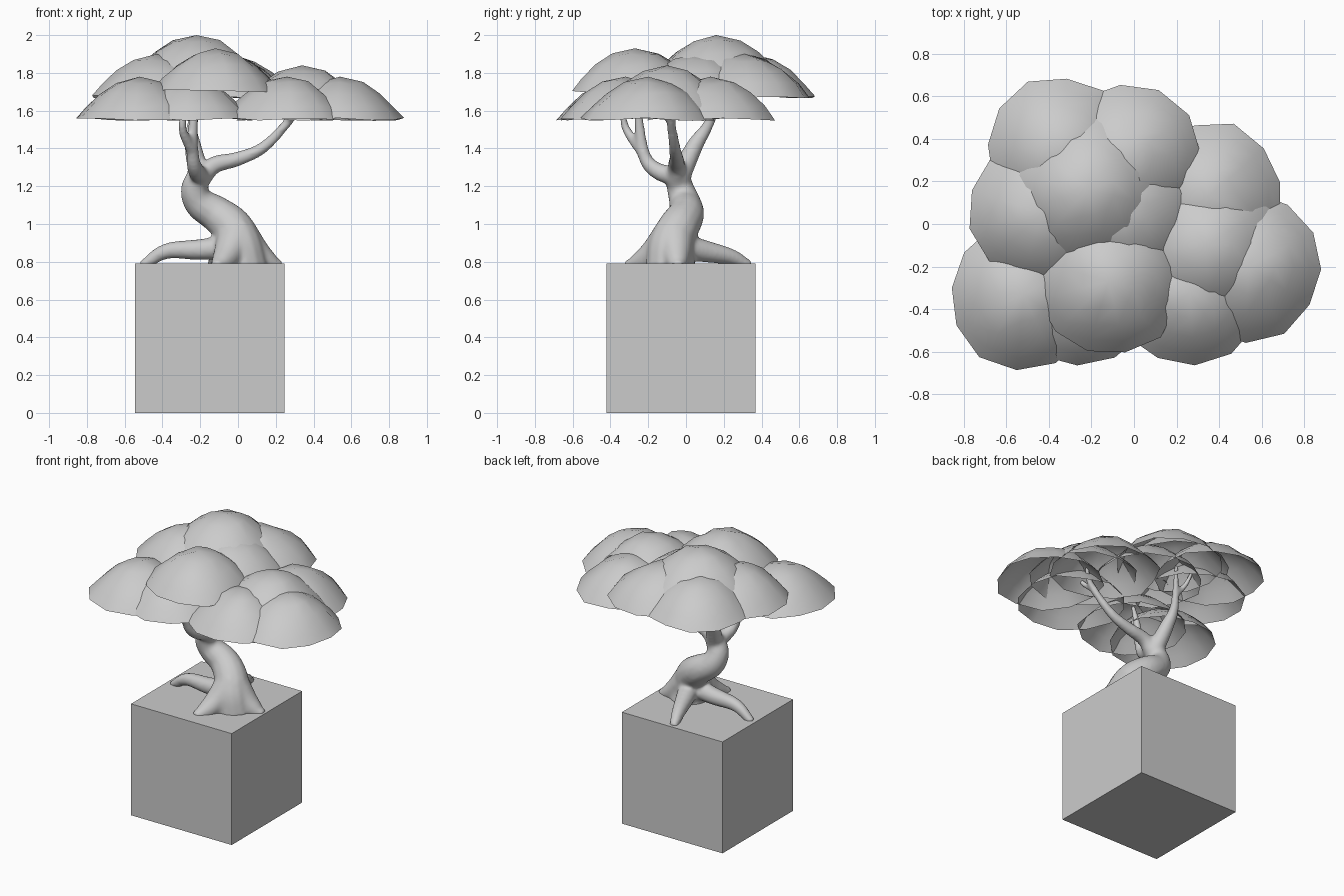
import bpy, bmesh, math, random
from mathutils import Vector

if "Cube" in bpy.data.objects:
    bpy.data.objects.remove(bpy.data.objects["Cube"])

random.seed(4)


def finish(bm, name, smooth=True):
    bmesh.ops.recalc_face_normals(bm, faces=bm.faces[:])
    me = bpy.data.meshes.new(name)
    bm.to_mesh(me)
    bm.free()
    for p in me.polygons:
        p.use_smooth = smooth
    ob = bpy.data.objects.new(name, me)
    bpy.context.collection.objects.link(ob)
    return ob


def spline(p, steps=6):
    # Catmull-Rom through the points
    p = [2 * p[0] - p[1]] + p + [2 * p[-1] - p[-2]]
    out = []
    for a, b, c, d in zip(p, p[1:], p[2:], p[3:]):
        for s in range(steps):
            t = s / steps
            out.append(0.5 * (2 * b + (c - a) * t + (2 * a - 5 * b + 4 * c - d) * t ** 2
                              + (3 * b - a - 3 * c + d) * t ** 3))
    return out + [p[-2]]


def bridge(bm, rings):
    for r, s in zip(rings, rings[1:]):
        for k in range(len(r)):
            n = (k + 1) % len(r)
            bm.faces.new((r[k], r[n], s[n], s[k]))


def limb(bm, pts, r0, r1, sides=14):
    # tapering closed tube
    path = spline([Vector(q) for q in pts])
    last = len(path) - 1
    rings, side = [], Vector((0.3, 1, 0.1))
    for i, q in enumerate(path):
        t = (path[min(i + 1, last)] - path[max(i - 1, 0)]).normalized()
        side = (side - t * side.dot(t)).normalized()
        up = t.cross(side)
        rad = r0 + (r1 - r0) * i / last
        rings.append([bm.verts.new(q + rad * (side * math.cos(a) + up * math.sin(a)))
                      for a in (math.tau * k / sides for k in range(sides))])
    bridge(bm, rings)
    bm.faces.new(rings[0][::-1])
    bm.faces.new(rings[-1])


def root(bm, x, y, hump, r0, top):
    # runs from the trunk foot to a toe at x, y
    start, toe = Vector((0.0, -0.06, top)), Vector((x, y, 0.775))
    pts = [start]
    for f, h in ((0.4, 0.845 + hump * 0.3), (0.75, 0.79 + hump)):
        q = start.lerp(toe, f)
        pts.append((q.x, q.y, h))
    limb(bm, pts + [toe], r0, 0.028)


def dome(name, x, y, base, rad=0.35, height=0.23, sides=12):
    # open, slightly irregular leaf cap
    bm = bmesh.new()
    turn = random.uniform(0, math.tau)
    wob = [random.uniform(0.96, 1.04) for _ in range(sides)]
    rings = []
    for r, h in ((1, 0), (0.84, 0.29), (0.62, 0.59), (0.36, 0.84)):
        ring = []
        for k in range(sides):
            a, rr = turn + math.tau * k / sides, rad * r * wob[k]
            ring.append(bm.verts.new((x + rr * math.cos(a), y + rr * math.sin(a),
                                      base + height * h + random.uniform(-0.004, 0.012))))
        rings.append(ring)
    bridge(bm, rings)
    tip = bm.verts.new((x, y, base + height))
    for k in range(sides):
        bm.faces.new((rings[-1][k], rings[-1][(k + 1) % sides], tip))
    finish(bm, name)


# square block the tree stands on
bm = bmesh.new()
bmesh.ops.create_cube(bm, size=0.79)
bmesh.ops.translate(bm, verts=bm.verts[:], vec=(-0.149, -0.027, 0.395))
finish(bm, "pedestal_block", smooth=False)

# trunk
bm = bmesh.new()
limb(bm, [(0.03, -0.08, 0.76), (0.01, -0.08, 0.88), (-0.03, -0.04, 0.98), (-0.11, 0, 1.05),
          (-0.2, -0.005, 1.11), (-0.23, -0.03, 1.19), (-0.19, -0.05, 1.28)], 0.135, 0.06)
# roots
root(bm, -0.51, -0.01, 0.065, 0.07, 0.88)
root(bm, -0.14, 0.34, 0.035, 0.075, 0.89)
root(bm, -0.12, -0.32, 0, 0.11, 0.95)
root(bm, 0.23, -0.04, 0, 0.11, 0.94)
# right branch and twig
limb(bm, [(-0.21, -0.05, 1.22), (-0.13, -0.05, 1.31), (0, -0.05, 1.345), (0.14, -0.06, 1.41),
          (0.29, -0.08, 1.57), (0.36, -0.05, 1.67)], 0.055, 0.015)
limb(bm, [(0.26, -0.07, 1.54), (0.3, -0.14, 1.6), (0.34, -0.18, 1.67)], 0.024, 0.014)
# back branch and twig
limb(bm, [(-0.2, -0.04, 1.24), (-0.24, 0.05, 1.42), (-0.24, 0.12, 1.53),
          (-0.17, 0.22, 1.76)], 0.06, 0.014)
limb(bm, [(-0.23, 0.15, 1.6), (-0.28, 0.18, 1.67), (-0.3, 0.22, 1.75)], 0.024, 0.014)
# front branch and twig
limb(bm, [(-0.19, -0.04, 1.25), (-0.22, -0.15, 1.28), (-0.24, -0.22, 1.36),
          (-0.235, -0.25, 1.55), (-0.2, -0.25, 1.68)], 0.055, 0.015)
limb(bm, [(-0.24, -0.23, 1.38), (-0.295, -0.32, 1.51), (-0.27, -0.34, 1.65)], 0.032, 0.014)
tree = finish(bm, "trunk_and_branches")
# fuse all limbs into one soft skin
rem = tree.modifiers.new("fuse", "REMESH")
rem.mode = "VOXEL"
rem.voxel_size = 0.011
rem.use_smooth_shade = True
sm = tree.modifiers.new("soften", "SMOOTH")
sm.factor = 0.5
sm.iterations = 12

# foliage clusters: low caps around one raised cap
clusters = {
    "front": (1.55, 0.15, [(-0.52, -0.33), (-0.26, -0.32)], (-0.12, -0.27)),
    "back": (1.67, 0.10, [(-0.43, 0.05), (-0.35, 0.34), (-0.04, 0.31), (-0.07, 0.06)],
             (-0.22, 0.16)),
    "right": (1.55, 0.06, [(0.35, 0.13), (0.54, -0.2), (0.26, -0.32)], (0.34, -0.1)),
}
for name, (base, lift, low, crown) in clusters.items():
    for i, (x, y) in enumerate(low):
        dome(f"{name}_leaf_cap_{i + 1}", x, y, base)
    dome(f"{name}_crown_cap", *crown, base + lift)
